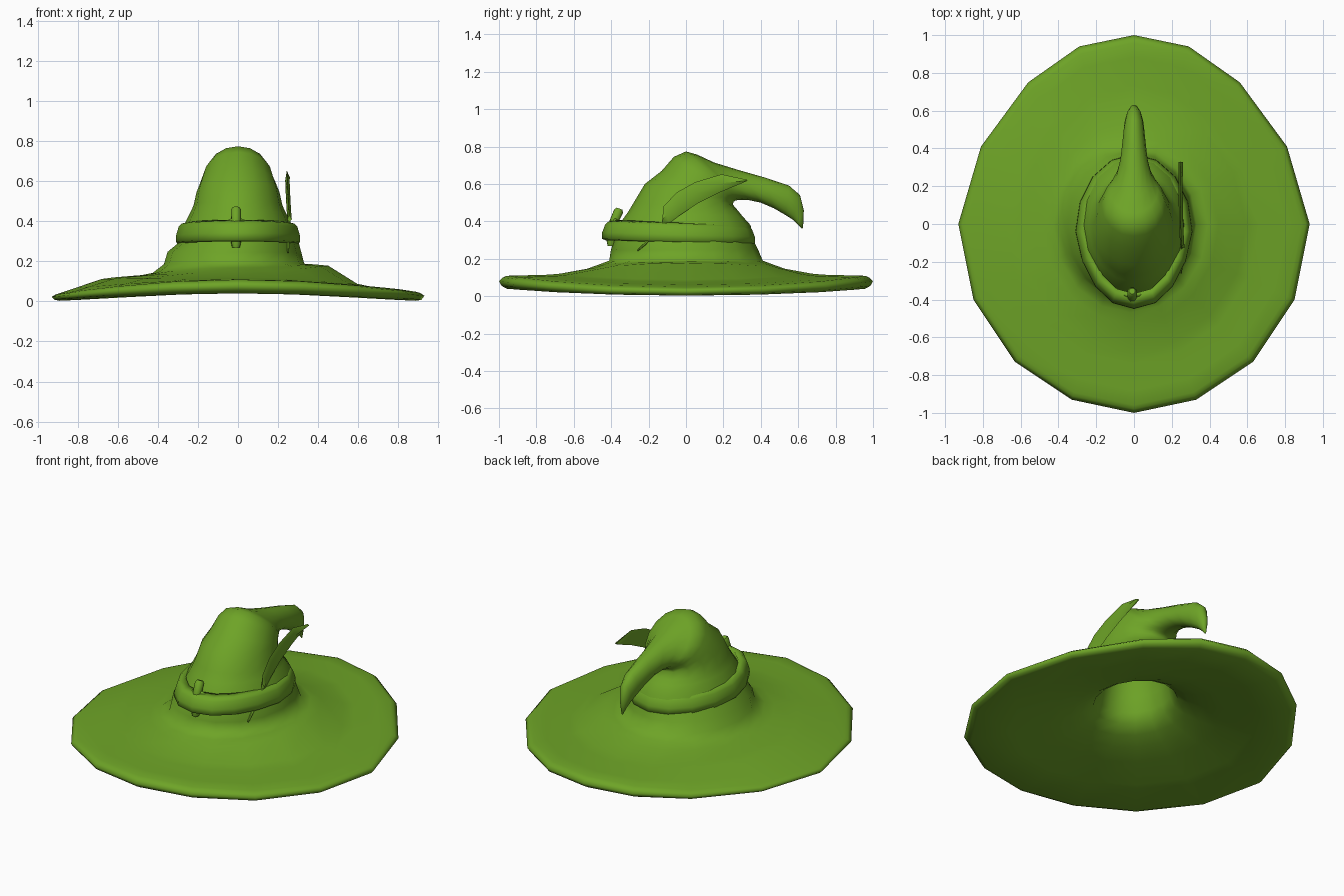
import bpy, bmesh, math
from mathutils import Vector

if "Cube" in bpy.data.objects:
    bpy.data.objects.remove(bpy.data.objects["Cube"])

green = bpy.data.materials.new("leaf green")
green.diffuse_color = (0.155, 0.37, 0.02, 1)
green.use_nodes = True
green.node_tree.nodes["Principled BSDF"].inputs["Base Color"].default_value = green.diffuse_color
N = 16
ANG = [2 * math.pi * k / N for k in range(N)]


def finish(name, bm, angle=60):
    bmesh.ops.recalc_face_normals(bm, faces=bm.faces)
    me = bpy.data.meshes.new(name)
    bm.to_mesh(me)
    bm.free()
    me.materials.append(green)
    ob = bpy.data.objects.new(name, me)
    bpy.context.collection.objects.link(ob)
    bpy.ops.object.select_all(action='DESELECT')
    ob.select_set(True)
    bpy.context.view_layer.objects.active = ob
    bpy.ops.object.shade_smooth_by_angle(angle=math.radians(angle))
    return ob


def loft(name, rings, caps=True, closed=False, angle=60):
    """Skin a list of equal-sized rings."""
    bm = bmesh.new()
    vs = [[bm.verts.new(p) for p in r] for r in rings]
    n = len(rings[0])
    pairs = list(zip(vs, vs[1:])) + ([(vs[-1], vs[0])] if closed else [])
    for a, b in pairs:
        for i in range(n):
            j = (i + 1) % n
            bm.faces.new((a[i], a[j], b[j], b[i]))
    if caps and not closed:
        bm.faces.new(vs[0])
        bm.faces.new(vs[-1])
    return finish(name, bm, angle)


def tube(name, pts, radii, n=8):
    """Round bar through points."""
    pts = [Vector(p) for p in pts]
    rings = []
    for i, p in enumerate(pts):
        d = (pts[min(i + 1, len(pts) - 1)] - pts[max(i - 1, 0)]).normalized()
        u = d.cross(Vector((0.3, 1, 0.2))).normalized()
        v = d.cross(u)
        rings.append([p + radii[i] * (u * math.cos(2 * math.pi * k / n) + v * math.sin(2 * math.pi * k / n))
                      for k in range(n)])
    return loft(name, rings, angle=50)


# Brim outline: right half, from front to back, mirrored to the left
half = [(0, -1), (.33, -.93), (.63, -.73), (.85, -.4), (.93, 0), (.81, .41), (.56, .75), (.29, .94), (0, 1)]
rim = [half[4 + k] for k in range(5)] + [(-half[8 - k][0], half[8 - k][1]) for k in range(1, 9)] + \
      [half[k] for k in range(1, 4)]


def brim_ring(t, z_ends, z_right, z_left):
    ring = []
    for a, (x, y) in zip(ANG, rim):
        c = math.cos(a)
        side = z_right if c > 0 else z_left
        ring.append(((.35 * c - .02) * (1 - t) + x * t, .41 * math.sin(a) * (1 - t) + y * t,
                     z_ends * (1 - c * c) + side * c * c))
    return ring


def crown_ring(front, back, w, s=1.0, dx=0.0):
    f, b = Vector((dx, *front)), Vector((dx, *back))
    mid, h = (f + b) / 2, (b - f) / 2
    return [mid + h * math.sin(a) * s + Vector((w * math.cos(a) * s, 0, 0)) for a in ANG]


# Crown rings: front/top point, back/under point (y, z), half width
crown = [
    ((-.39, .28), (.365, .29), .305), ((-.36, .38), (.345, .38), .27),
    ((-.31, .45), (.30, .43), .24), ((-.28, .50), (.28, .455), .222), ((-.22, .60), (.25, .49), .207),
    ((-.13, .67), (.255, .505), .19), ((-.065, .745), (.265, .512), .172),
    ((0, .774), (.282, .514), .155), ((.06, .757), (.30, .515), .128),
    ((.15, .715), (.34, .513), .095),
    ((.28, .675), (.40, .50), .072), ((.42, .635), (.47, .47), .06),
    ((.55, .592), (.53, .435), .05), ((.61, .54), (.57, .41), .036),
    ((.63, .46), (.597, .385), .02), ((.626, .365), (.62, .36), .004)]


def hollow_ring(s, z):
    return crown_ring((-.41, z), (.41, z), .35, s, -.01)


# Hat body: funnel-shaped hollow, brim underside, rim, brim top, crown and drooping tip
rings = [hollow_ring(s, z) for s, z in ((.15, .59), (.33, .56), (.44, .46), (.51, .34), (.56, .25),
                                        (.63, .195), (.8, .157))]
rings += [brim_ring(0, .128, .132, .125), brim_ring(.2, .1, .105, .092), brim_ring(.55, .075, .045, .055),
          brim_ring(.93, .04, .003, .003), brim_ring(.975, .055, .008, .008), brim_ring(1, .08, .028, .022),
          brim_ring(.965, .1, .042, .034),
          brim_ring(.93, .109, .048, .04), brim_ring(.8, .111, .06, .065), brim_ring(.55, .115, .074, .112),
          brim_ring(.44, .121, .088, .12), brim_ring(.2, .147, .178, .131),
          brim_ring(.1, .168, .184, .142), brim_ring(0, .19, .188, .185)]
rings += [crown_ring((-.402, .245), (.385, .25), .333, 1, -.018)]
rings += [crown_ring(*c) for c in crown]
loft("hat_body", rings, angle=180)


# Hat band with a slightly pointed front
def band_ring(s, z):
    ring = []
    for a in ANG:
        c, d = math.cos(a), math.sin(a)
        x = .31 * c * (1 - .12 * max(0, -d) * abs(c))
        y = -.04 + .41 * d
        ring.append((x * s, -.04 + (y + .04) * s, z - .012 * d))
    return ring


loft("hat_band", [band_ring(s, z) for s, z in
                  ((.84, .31), (.95, .287), (1, .295), (.995, .33), (.955, .372), (.91, .388), (.80, .395))],
     closed=True, angle=180)

# Peg tucked behind the front of the band, with small crossbar
tube("band_peg", [(-.01, -.40, .268), (-.01, -.40, .30), (-.01, -.385, .40), (-.01, -.36, .455), (-.01, -.355, .468)],
     [.02, .027, .025, .027, .017])
tube("peg_crossbar", [(-.055, -.37, .395), (-.01, -.385, .41), (.04, -.37, .395)], [.008, .016, .008])

# Feather: curved blade with a raised middle rib, plus a quill tucked under the band
upper = [(-.125, .43), (-.12, .48), (-.05, .555), (.05, .61), (.19, .652), (.33, .622)]
lower = [(-.125, .39), (-.09, .39), (-.03, .435), (.06, .495), (.18, .555), (.325, .615)]
bm = bmesh.new()
rows = []
for (uy, uz), (ly, lz) in zip(upper, lower):
    x = .256 - .05 * (uz - .4)
    rows.append([bm.verts.new(p) for p in
                 ((x, uy, uz), (x + .014, (uy + ly) / 2, (uz + lz) / 2), (x, ly, lz),
                  (x - .008, (uy + ly) / 2, (uz + lz) / 2))])
for a, b in zip(rows, rows[1:]):
    for i in range(4):
        j = (i + 1) % 4
        bm.faces.new((a[i], a[j], b[j], b[i]))
bm.faces.new(rows[0])
bm.faces.new(rows[-1])
finish("feather_blade", bm, 40)
tube("feather_quill", [(.25, -.26, .243), (.25, -.215, .285), (.25, -.15, .36), (.252, -.11, .41)],
     [.004, .009, .010, .005], 6)
